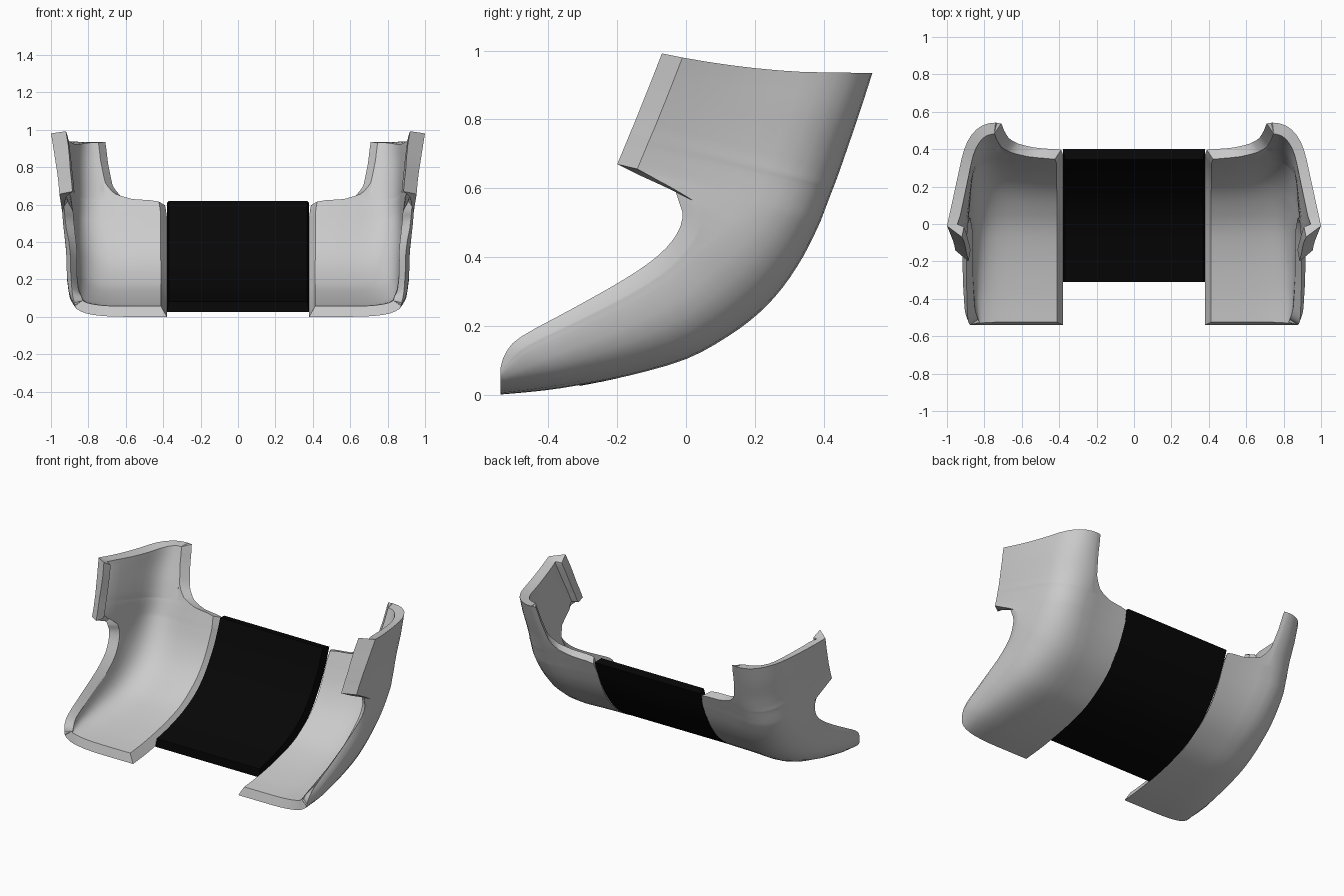
import bpy, bmesh
from mathutils import Vector as V

if "Cube" in bpy.data.objects:
    bpy.data.objects.remove(bpy.data.objects["Cube"])


def lerp(a, b, t):
    return a + (b - a) * t


def catmull(p0, p1, p2, p3, t):
    return 0.5 * (2 * p1 + (p2 - p0) * t + (2 * p0 - 5 * p1 + 4 * p2 - p3) * t * t
                  + (3 * p1 - p0 - 3 * p2 + p3) * t ** 3)


def thick_sheet(name, grid, thick, chamfer, reach=6, mirror=False):
    """Closed shell from a grid of outer points; the rim slants in by chamfer."""
    R, C = len(grid), len(grid[0])
    bm = bmesh.new()
    out = [[bm.verts.new(p) for p in row] for row in grid]
    for i in range(R - 1):
        for j in range(C - 1):
            bm.faces.new((out[i][j], out[i][j + 1], out[i + 1][j + 1], out[i + 1][j]))
    bm.normal_update()

    def slide(i, j, ni, nj, w=1):
        d = grid[ni][nj] - grid[i][j]
        return d.normalized() * chamfer * w if w < 1 or reach > 1 else d.normalized() * chamfer

    inn = []
    for i in range(R):
        row = []
        for j in range(C):
            p = grid[i][j] + out[i][j].normal * thick
            if i in (0, R - 1):
                d = grid[1 if i == 0 else R - 2][j] - grid[i][j]
                p += d.normalized() * min(chamfer, d.length * .7)
            if j < reach:                    # inner edge, fading over a few columns
                p += (grid[i][j + 1] - grid[i][j]).normalized() * chamfer * (1 - j / reach)
            if j == C - 1:
                d = grid[i][j - 1] - grid[i][j]
                p += d.normalized() * min(chamfer, d.length * .7)
            row.append(bm.verts.new(p))
        inn.append(row)
    for i in range(R - 1):
        for j in range(C - 1):
            bm.faces.new((inn[i][j], inn[i + 1][j], inn[i + 1][j + 1], inn[i][j + 1]))
    rim = ([(0, j) for j in range(C)] + [(i, C - 1) for i in range(1, R)]
           + [(R - 1, j) for j in range(C - 2, -1, -1)] + [(i, 0) for i in range(R - 2, 0, -1)])
    for (a, b), (c, d) in zip(rim, rim[1:] + rim[:1]):
        bm.faces.new((out[a][b], inn[a][b], inn[c][d], out[c][d]))
    if mirror:
        for v in bm.verts:
            v.co.x *= -1
    bmesh.ops.recalc_face_normals(bm, faces=bm.faces)
    me = bpy.data.meshes.new(name)
    bm.to_mesh(me)
    bm.free()
    ob = bpy.data.objects.new(name, me)
    bpy.context.collection.objects.link(ob)
    bpy.ops.object.select_all(action='DESELECT')
    bpy.context.view_layer.objects.active = ob
    ob.select_set(True)
    bpy.ops.object.shade_smooth_by_angle(angle=0.7)
    return ob


# Stations: spine y, z | wall front edge y, z | inner x, wall x at corner, wall x at front, fold
stations = [
    (-.54, .0, -.54, .075, .38, .85, .875, 0),
    (-.43, .010, -.525, .12, .38, .885, .89, .005),
    (-.33, .024, -.48, .168, .38, .905, .905, .015),
    (-.17, .054, -.33, .25, .38, .91, .915, .02),
    (0, .103, -.18, .335, .38, .91, .917, .02),
    (.12, .168, -.08, .405, .38, .91, .92, .015),
    (.21, .235, -.025, .47, .38, .907, .928, .01),
    (.28, .31, -.01, .53, .38, .905, .935, .01),
    (.34, .40, -.03, .59, .38, .905, .94, .01),
    (.385, .49, -.14, .64, .38, .905, .95, .03),
    (.40, .527, -.2, .67, .38, .905, .955, .07),
    (.424, .59, -.175, .73, .39, .90, .96, .07),
    (.430, .605, -.165, .755, .53, .90, .963, .07),
    (.442, .637, -.15, .79, .62, .895, .967, .07),
    (.464, .70, -.13, .84, .67, .892, .975, .075),
    (.505, .82, -.1, .915, .695, .89, .987, .08),
    (.542, .935, -.07, .992, .71, .88, 1.0, .08),
]


def section(s):
    py, pz, fy, fz, xi, xw0, xw1, fold = s
    P, F = V((0, py, pz)), V((0, fy, fz))
    d = F - P
    L = d.length
    low = max(0, min(1, (.5 - pz) / .3))
    rad = .19 + .05 * low                    # rounder corner towards the floor
    xc = max(xi + .03, xw0 - rad)
    r = min(rad * 1.05 / L, .75)
    q = 1 - min(.06 / L, .15)
    sag = .028 * min(1, pz / .5) / L
    dip = .07 * max(0, (pz - .6) / .33)      # concave top edge

    def wall(f):
        return P + d * f + V((lerp(xw0, xw1, min(1, f / q)), 0, -dip * f * (1 - f)))

    row = []
    for k in range(4):                       # back / floor panel
        x = lerp(xi, xc, k / 4)
        w = min(1, (xc - x) / .33)
        row.append(P + d * sag * (1 - (1 - w) ** 2) + V((x, 0, 0)))
    A, C, B = P + V((xc, 0, 0)), P + V((xw0, 0, 0)), wall(r)
    for k in range(7):                       # rounded corner
        t = k / 7
        row.append(A * (1 - t) ** 2 + C * 2 * t * (1 - t) + B * t * t)
    row += [wall(lerp(r, q, k / 5)) for k in range(6)]
    row.append(wall(1) - V((fold, 0, 0)))    # folded lip
    return row


rows, n = [], len(stations)
for i in range(n - 1):
    a, b = stations[i], stations[i + 1]
    p, c = stations[max(i - 1, 0)], stations[min(i + 2, n - 1)]
    for k in range(3):
        t = k / 3
        smooth = range(4) if i < 7 else range(2)
        rows.append(section([catmull(p[m], a[m], b[m], c[m], t) if m in smooth
                             else lerp(a[m], b[m], t) for m in range(8)]))
rows.append(section(stations[-1]))

# Side shells
thick_sheet("right_shell", rows, .055, .032)
thick_sheet("left_shell", rows, .055, .032, mirror=True)

# Black centre band
prof = [(-.31, .025), (-.2, .047), (-.1, .075), (0, .112), (.11, .172),
        (.20, .25), (.27, .34), (.33, .44), (.37, .53), (.40, .61)]
pv = [V((0, y, z)) for y, z in prof]
path = []
for i in range(len(pv) - 1):
    q = [pv[max(0, min(len(pv) - 1, i + o))] for o in (-1, 0, 1, 2)]
    path += [catmull(*q, k / 3) for k in range(3)]
path.append(pv[-1])
band = thick_sheet("centre_band", [[p + V((x, 0, 0)) for x in (-.38, -.2, 0, .2, .38)] for p in path],
                   .055, .01, reach=1)
mat = bpy.data.materials.new("black")
mat.diffuse_color = (.002, .002, .002, 1)
mat.use_nodes = True
mat.node_tree.nodes["Principled BSDF"].inputs["Base Color"].default_value = mat.diffuse_color
band.data.materials.append(mat)
